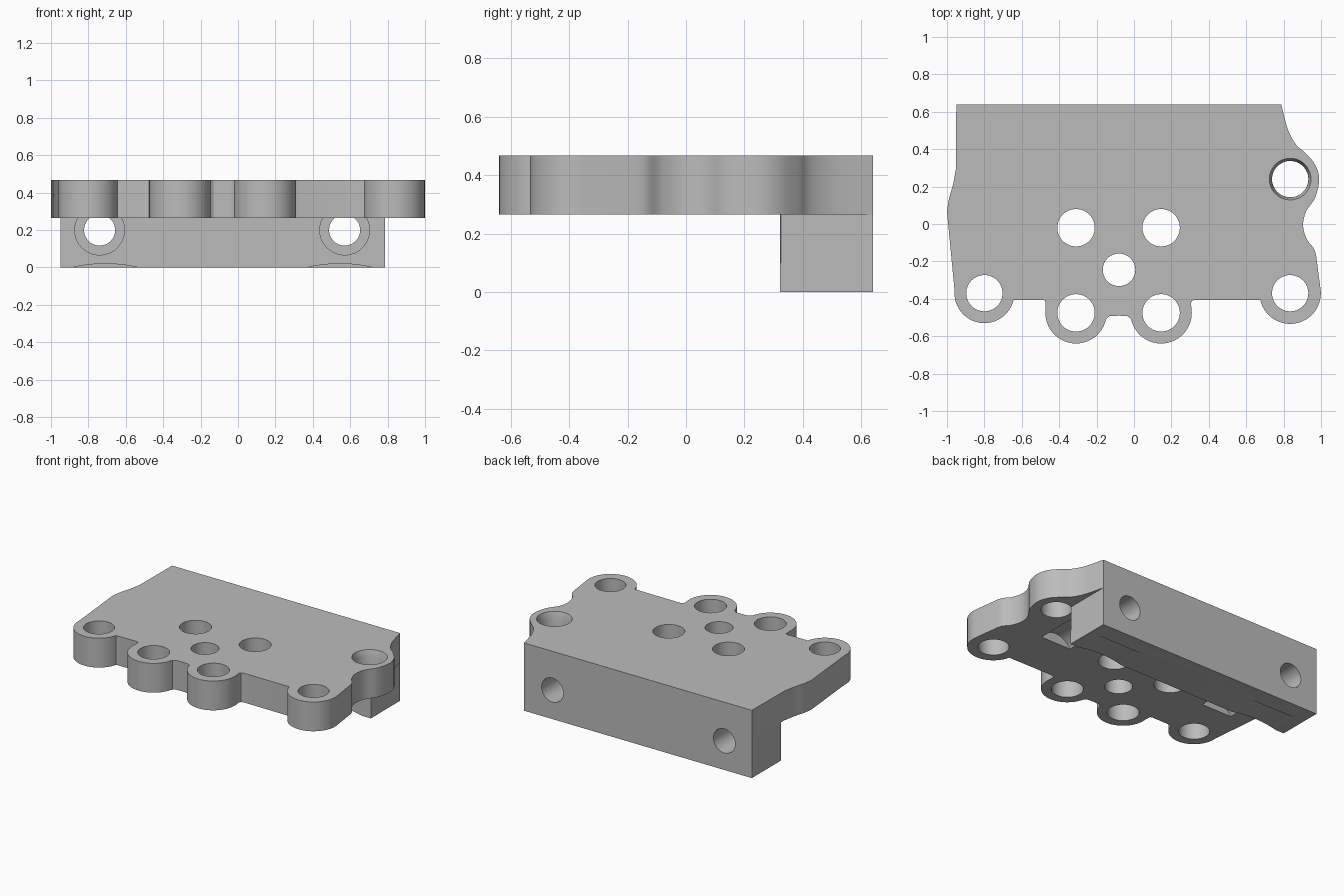
import bpy, bmesh, math
from mathutils import Vector

cube = bpy.data.objects.get("Cube")
if cube:
    bpy.data.objects.remove(cube, do_unlink=True)

metal = bpy.data.materials.new("grey_metal")
metal.use_nodes = True
colour = (0.5, 0.5, 0.5, 1)
metal.diffuse_color = colour
metal.node_tree.nodes["Principled BSDF"].inputs["Base Color"].default_value = colour

PLATE_LOW, TOP = 0.265, 0.467
BLOCK_FRONT, BACK = 0.322, 0.64


def make_object(name, bm):
    bmesh.ops.recalc_face_normals(bm, faces=bm.faces)
    mesh = bpy.data.meshes.new(name)
    bm.to_mesh(mesh)
    bm.free()
    ob = bpy.data.objects.new(name, mesh)
    bpy.context.collection.objects.link(ob)
    mesh.materials.append(metal)
    return ob


def prism(name, outline, low, high):
    bm = bmesh.new()
    base = bm.faces.new([bm.verts.new((x, y, low)) for x, y in outline])
    ext = bmesh.ops.extrude_face_region(bm, geom=[base])
    verts = [v for v in ext["geom"] if isinstance(v, bmesh.types.BMVert)]
    bmesh.ops.translate(bm, verts=verts, vec=(0, 0, high - low))
    return make_object(name, bm)


def rod(bm, start, end, r1, r2=None, segments=48):
    """Closed cylinder or cone between two points."""
    a, b = Vector(start), Vector(end)
    matrix = (b - a).to_track_quat("Z", "Y").to_matrix().to_4x4()
    matrix.translation = (a + b) / 2
    bmesh.ops.create_cone(bm, cap_ends=True, segments=segments, radius1=r1,
                          radius2=r1 if r2 is None else r2,
                          depth=(b - a).length, matrix=matrix)


def arc(cx, cy, r, a0, a1, steps=24):
    angles = [math.radians(a0 + (a1 - a0) * i / steps) for i in range(steps + 1)]
    return [(cx + r * math.cos(a), cy + r * math.sin(a)) for a in angles]


def spline(points, steps=5):
    """Smooth curve through the points."""
    p = [Vector(q) for q in [points[0]] + points + [points[-1]]]
    out = []
    for a, b, c, d in zip(p, p[1:], p[2:], p[3:]):
        for i in range(steps):
            t = i / steps
            q = 0.5 * (2 * b + (c - a) * t + (2 * a - 5 * b + 4 * c - d) * t * t
                       + (3 * b - a - 3 * c + d) * t ** 3)
            out.append((q.x, q.y))
    return out + [points[-1]]


def boolean(target, tool, operation):
    mod = target.modifiers.new(tool.name, "BOOLEAN")
    mod.operation = operation
    mod.solver = "EXACT"
    mod.object = tool
    bpy.context.view_layer.objects.active = target
    bpy.ops.object.modifier_apply(modifier=mod.name)
    bpy.data.objects.remove(tool, do_unlink=True)


# Plate outline, clockwise from the back left corner
outline = [(-0.95, BACK)]
outline += spline([(0.787, BACK), (0.823, 0.505), (0.866, 0.425), (0.914, 0.382),
                   (0.968, 0.318), (0.99, 0.24), (0.968, 0.14), (0.92, 0.067),
                   (0.904, -0.01), (0.925, -0.083), (0.966, -0.14), (0.98, -0.217)])
outline += arc(0.835, -0.37, 0.164, 5, -167)
outline += [(0.325, -0.405), (0.31, -0.41), (0.304, -0.425)]
outline += arc(0.145, -0.475, 0.164, 8, -160)
outline += [(-0.018, -0.505), (-0.035, -0.493), (-0.08, -0.49), (-0.13, -0.493), (-0.147, -0.505)]
outline += arc(-0.31, -0.475, 0.164, -20, -188)
outline += [(-0.475, -0.41), (-0.49, -0.405)]
outline += arc(-0.8, -0.37, 0.16, -13, -185)
outline += spline([(-1.0, 0.067), (-0.99, 0.13), (-0.968, 0.21), (-0.953, 0.29)])

body = prism("mounting_bracket", outline, PLATE_LOW, TOP)

# Rear block
block = prism("rear_block", [(-0.95, BACK), (0.787, BACK), (0.787, BLOCK_FRONT),
                             (-0.95, BLOCK_FRONT)], 0, TOP)
boolean(body, block, "UNION")

# Vertical holes through the plate
bm = bmesh.new()
for x, y, r in [(-0.8, -0.37, 0.097), (0.835, -0.37, 0.097),
                (-0.31, -0.02, 0.1), (0.145, -0.02, 0.1), (-0.08, -0.245, 0.087),
                (-0.31, -0.475, 0.1), (0.145, -0.475, 0.1), (0.835, 0.24, 0.097)]:
    rod(bm, (x, y, 0.1), (x, y, 0.6), r)
boolean(body, make_object("plate_holes", bm), "DIFFERENCE")

# Countersink of the side lobe hole
bm = bmesh.new()
rod(bm, (0.835, 0.24, TOP - 0.045), (0.835, 0.24, TOP + 0.005), 0.097, 0.113)
boolean(body, make_object("countersink", bm), "DIFFERENCE")

# Horizontal screw holes, their head clearance and the shallow scoops underneath
screws = (-0.74, 0.57)
bm = bmesh.new()
for x in screws:
    rod(bm, (x, 0.3, 0.2), (x, 0.8, 0.2), 0.083)
boolean(body, make_object("screw_holes", bm), "DIFFERENCE")

bm = bmesh.new()
for x in screws:
    rod(bm, (x, -0.08, 0.2), (x, 0.43, 0.2), 0.133)
boolean(body, make_object("head_clearance", bm), "DIFFERENCE")

bm = bmesh.new()
for x in (-0.71, 0.545):
    rod(bm, (x, 0.2, 0.02 - 0.776), (x, 0.515, 0.02 - 0.776), 0.776, segments=160)
boolean(body, make_object("bottom_scoops", bm), "DIFFERENCE")

# Smooth curved walls, sharp rims
bpy.ops.object.select_all(action="DESELECT")
body.select_set(True)
bpy.context.view_layer.objects.active = body
bpy.ops.object.shade_smooth_by_angle(angle=math.radians(30))
